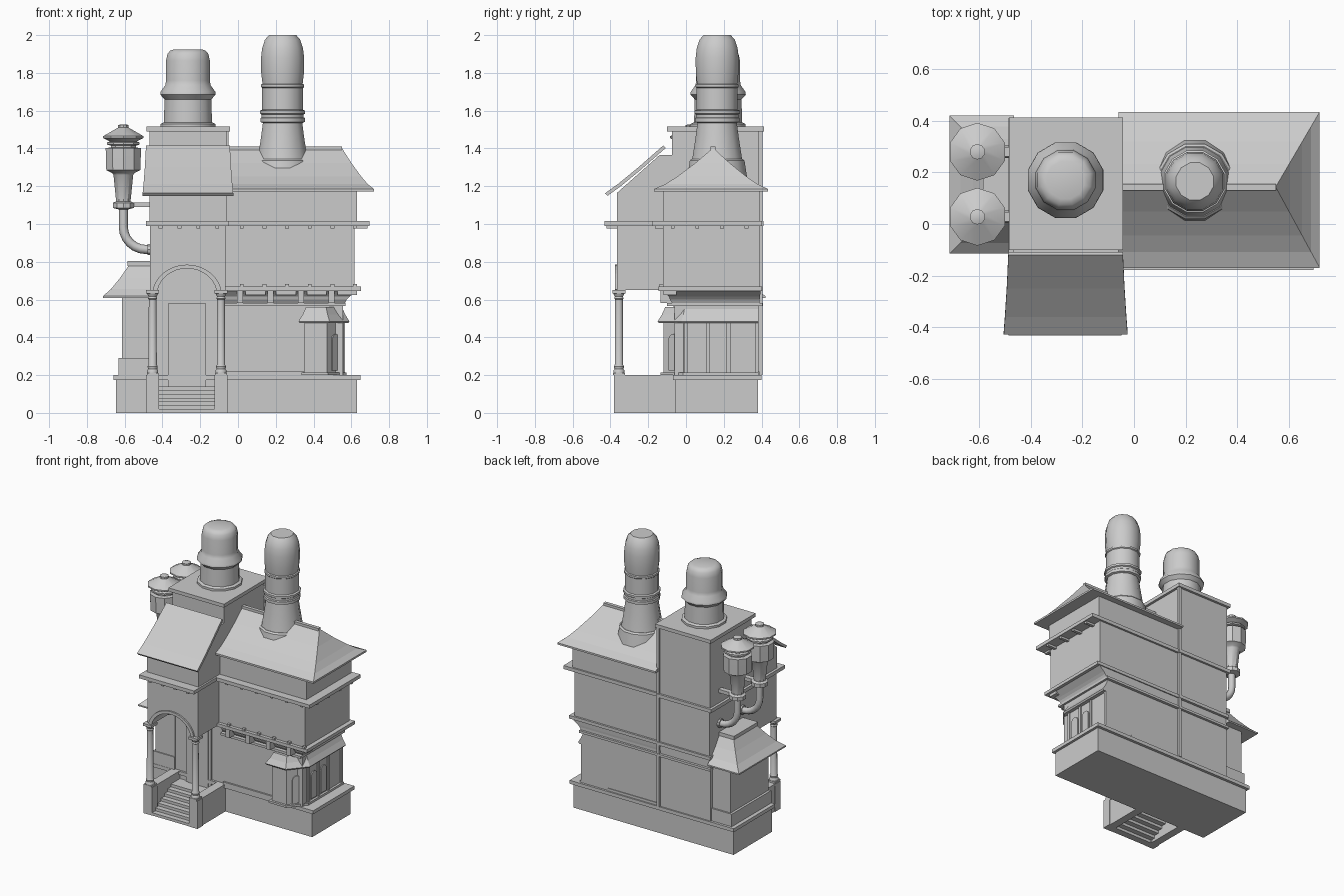
import bpy, bmesh, math
from math import cos, sin, pi


def loft(name, rings, cap=True):
    """Skin equal-length closed rings into a solid."""
    bm = bmesh.new()
    rows = [[bm.verts.new(p) for p in r] for r in rings]
    n = len(rows[0])
    for a, b in zip(rows, rows[1:]):
        for i in range(n):
            j = (i + 1) % n
            bm.faces.new((a[i], a[j], b[j], b[i]))
    if cap:
        bm.faces.new(rows[0])
        bm.faces.new(rows[-1])
    bmesh.ops.remove_doubles(bm, verts=bm.verts, dist=1e-5)
    bmesh.ops.recalc_face_normals(bm, faces=bm.faces)
    me = bpy.data.meshes.new(name)
    bm.to_mesh(me)
    bm.free()
    ob = bpy.data.objects.new(name, me)
    bpy.context.collection.objects.link(ob)
    return ob


def rect(x0, x1, y0, y1, z):
    return [(x0, y0, z), (x1, y0, z), (x1, y1, z), (x0, y1, z)]


def box(name, x0, x1, y0, y1, z0, z1):
    return loft(name, [rect(x0, x1, y0, y1, z0), rect(x0, x1, y0, y1, z1)])


def prism(name, pts, axis, a, b):
    """Extrude a 2D outline along x, y or z."""
    put = {'x': lambda p, t: (t, p[0], p[1]),
           'y': lambda p, t: (p[0], t, p[1]),
           'z': lambda p, t: (p[0], p[1], t)}[axis]
    return loft(name, [[put(p, a) for p in pts], [put(p, b) for p in pts]])


def lathe(name, prof, cx, cy, n=12):
    rings = [[(cx + r * cos(2 * pi * (i + .5) / n), cy + r * sin(2 * pi * (i + .5) / n), z)
              for i in range(n)] for r, z in prof]
    ob = loft(name, rings)
    bpy.ops.object.select_all(action='DESELECT')
    ob.select_set(True)
    bpy.context.view_layer.objects.active = ob
    bpy.ops.object.shade_smooth_by_angle(angle=math.radians(35))
    return ob


# plinth and ledge
box("plinth", -.645, .63, -.055, .38, 0, .18)
box("plinth_ledge", -.66, .648, -.07, .40, .175, .2)

# porch: cheek walls, piers, stairs
for s, x in (("left", -.452), ("right", -.09)):
    box("stair_wall_" + s, x - .028, x + .028, -.37, -.05, 0, .19)
    box("pier_" + s, x - .034, x + .034, -.382, -.32, 0, .2)
    box("stair_wall_cap_" + s, x - .032, x + .032, -.375, -.05, .188, .2)
    box("column_foot_" + s, x - .031, x + .031, -.386, -.324, .2, .212)
    lathe("column_" + s, [(.03, .21), (.03, .225), (.025, .232), (.028, .245), (.023, .255),
                          (.021, .6), (.026, .605), (.022, .615), (.032, .635)], x, -.355)
    box("column_cap_" + s, x - .034, x + .034, -.389, -.321, .632, .65)
for i in range(7):
    box("step", -.425, -.115, -.38 + .037 * i, -.33 + .037 * i, .02 * i, .02 * (i + 1))
box("landing", -.425, -.115, -.13, -.05, .12, .14)

# tower: ground storey, door, arched overhang, upper body
box("tower_ground", -.47, -.06, -.055, .39, .18, .66)
box("door_frame", -.37, -.17, -.066, -.05, .14, .58)
box("door", -.35, -.19, -.072, -.05, .14, .56)


def arch(a, b, n=16):
    return [(-.27 + a * cos(pi * i / n), .62 + b * sin(pi * i / n)) for i in range(n + 1)]


notch = [p for p in arch(.16, .145) if p[1] > .65]
prism("porch_overhang", [(-.465, .65), (-.465, 1.0), (-.065, 1.0), (-.065, .65),
                         (-.114, .65)] + notch + [(-.426, .65)], 'y', -.365, -.05)
prism("arch_trim", [p for p in arch(.185, .165) if p[1] > .64]
      + [p for p in arch(.16, .145) if p[1] > .64][::-1], 'y', -.376, -.36)
box("tower_middle", -.465, -.065, -.06, .395, .65, 1.0)
prism("tower_top", [(-.365, 1.0), (-.365, 1.165), (-.14, 1.365), (-.075, 1.365),
                    (-.075, 1.495), (.395, 1.495), (.395, 1.0)], 'x', -.468, -.06)
box("tower_cap", -.485, -.042, -.10, .412, 1.49, 1.515)
box("tower_corner_strip", -.068, -.05, .38, .405, .2, 1.49)

# lean-to roof over the porch
loft("porch_roof", [[(-.265 - w, y, z), (-.265 + w, y, z),
                     (-.265 + w, y + .012, z - .014), (-.265 - w, y + .012, z - .014)]
                    for y, z, w in ((-.428, 1.163, .24), (-.36, 1.212, .235),
                                    (-.25, 1.302, .228), (-.12, 1.416, .222))])

# right wing
box("wing_ground", -.07, .555, -.06, .385, .19, .66)
box("wing_middle", -.07, .618, -.122, .388, .66, 1.0)
box("wing_top", -.07, .63, -.122, .39, 1.0, 1.19)
loft("wing_roof", [rect(-.06, .72 - t * .17, -.17 + t * .312, .435 - t * .29, z)
                   for t, z in ((0, 1.172), (0, 1.185), (.2, 1.212), (.4, 1.252),
                                (.7, 1.322), (1, 1.402))])
box("ridge_cap", -.06, .55, .13, .155, 1.392, 1.41)

# string courses on the wing and tower
box("wing_cornice_low", -.07, .65, -.145, .402, .645, .668)
loft("wing_corbel", [rect(-.07, .56, -.065, .39, .57), rect(-.07, .575, -.085, .39, .6),
                     rect(-.07, .59, -.09, .392, .615), rect(-.07, .635, -.122, .395, .65)])
box("wing_string", -.07, .57, -.10, .405, .565, .582)
box("tower_back_string", -.475, -.05, .3, .408, .565, .582)
box("tower_back_cornice", -.475, -.05, .3, .408, .645, .668)
box("wing_cornice_high", -.07, .695, -.178, .402, .99, 1.015)
box("tower_cornice_high", -.487, -.048, -.432, .41, .99, 1.015)
box("wing_base_strip", -.07, .35, -.072, .39, .2, .218)
for i in range(4):
    x = .01 + i * .162
    box("bracket", x - .016, x + .016, -.135, -.05, .582, .648)
    box("bracket_block", x + .03, x + .135, -.118, -.05, .625, .648)
for i in range(6):
    x = .02 + i * .12
    box("dentil_front", x - .01, x + .01, -.165, -.12, .975, .992)
    box("dentil_low", x - .01, x + .01, -.14, -.12, .668, .682)
for i in range(4):
    y = -.07 + i * .13
    box("dentil_right", .615, .685, y - .01, y + .01, .975, .992)
    box("dentil_porch", -.42 + i * .1, -.40 + i * .1, -.42, -.36, .975, .992)


# corner bay with chamfered face and small roof
def bay(o, z):
    return [(.352 - o, .1, z), (.352 - o, -.118 - o, z), (.47 + o * .45, -.118 - o, z),
            (.558 + o, -.01 - o * .45, z), (.558 + o, .385, z), (.4, .385, z)]


loft("bay_base", [bay(.016, .2), bay(.016, .215)])
loft("bay_wall", [bay(0, .2), bay(0, .485)])
loft("bay_roof", [bay(.025, .475), bay(.032, .485), bay(.01, .52), bay(-.008, .56)])
half = [(.032 * cos(pi * i / 8), .385 + .032 * sin(pi * i / 8)) for i in range(9)]
outline = [(-.032, .225), (.032, .225)] + half
for cx, cy, ang in ((.514, -.064, math.atan2(.108, .088)), (.558, .06, pi / 2),
                    (.558, .17, pi / 2)):
    w = prism("bay_window", outline, 'y', -.007, .006)
    w.location = (cx, cy, 0)
    w.rotation_euler = (0, 0, ang)
for y in (0, .115, .225, .375):
    box("bay_pilaster", .55, .566, y - .01, y + .01, .215, .475)

# left annex with flared hip roof
box("annex_wall", -.615, -.46, -.06, .37, .18, .63)
box("annex_skirting", -.632, -.46, -.068, .382, .19, .29)
loft("annex_roof", [rect(-.715 + .14 * t, -.465, -.115 + .14 * t, .42 - .14 * t, z)
                    for t, z in ((0, .608), (0, .618), (.3, .655), (.65, .715), (1, .785))])
box("annex_roof_cap", -.585, -.465, .015, .29, .778, .803)

# tower chimney
lathe("tower_chimney", [(.15, 1.51), (.15, 1.53), (.132, 1.538), (.128, 1.66), (.152, 1.685),
                        (.15, 1.7), (.124, 1.735), (.12, 1.76), (.12, 1.865), (.112, 1.9),
                        (.098, 1.917), (.075, 1.925)], -.265, .17)

# roof chimney
lathe("roof_chimney", [(.155, 1.24), (.145, 1.30), (.134, 1.36), (.118, 1.46), (.108, 1.535),
                       (.122, 1.54), (.122, 1.56), (.116, 1.565), (.116, 1.58), (.124, 1.585),
                       (.124, 1.6), (.112, 1.605), (.112, 1.72), (.118, 1.725), (.118, 1.738),
                       (.11, 1.742), (.117, 1.8), (.118, 1.88), (.112, 1.93), (.097, 1.975),
                       (.075, 2.0)], .236, .165)
lathe("chimney_skirt", [(.165, 1.24), (.15, 1.335), (.14, 1.345)], .236, .165)

# vent pots with bent pipes on the left
for y in (.28, .028):
    lathe("vent_pot", [(.03, 1.078), (.058, 1.085), (.058, 1.112), (.04, 1.12), (.055, 1.26),
                       (.062, 1.27), (.095, 1.285), (.098, 1.39), (.098, 1.402), (.07, 1.405),
                       (.07, 1.415), (.09, 1.42), (.09, 1.432), (.075, 1.437), (.112, 1.455),
                       (.112, 1.465), (.03, 1.51), (.03, 1.523), (.015, 1.528)], -.607, y, 10)
    cu = bpy.data.curves.new("vent_pipe", 'CURVE')
    cu.dimensions = '3D'
    cu.bevel_depth = .024
    cu.bevel_resolution = 2
    sp = cu.splines.new('POLY')
    path = [(-.607, 1.09)] + [(-.487 - .12 * cos(a), .985 - .12 * sin(a))
                              for a in [pi / 2 * i / 6 for i in range(7)]] + [(-.455, .865)]
    sp.points.add(len(path) - 1)
    for p, (x, z) in zip(sp.points, path):
        p.co = (x, y, z, 1)
    bpy.context.collection.objects.link(bpy.data.objects.new("vent_pipe", cu))
    prism("pipe_flange", [(y + .032 * cos(pi * i / 5), .865 + .032 * sin(pi * i / 5))
                          for i in range(10)], 'x', -.48, -.46)
    box("vent_bracket", -.56, -.46, y - .018, y + .018, 1.09, 1.115)
